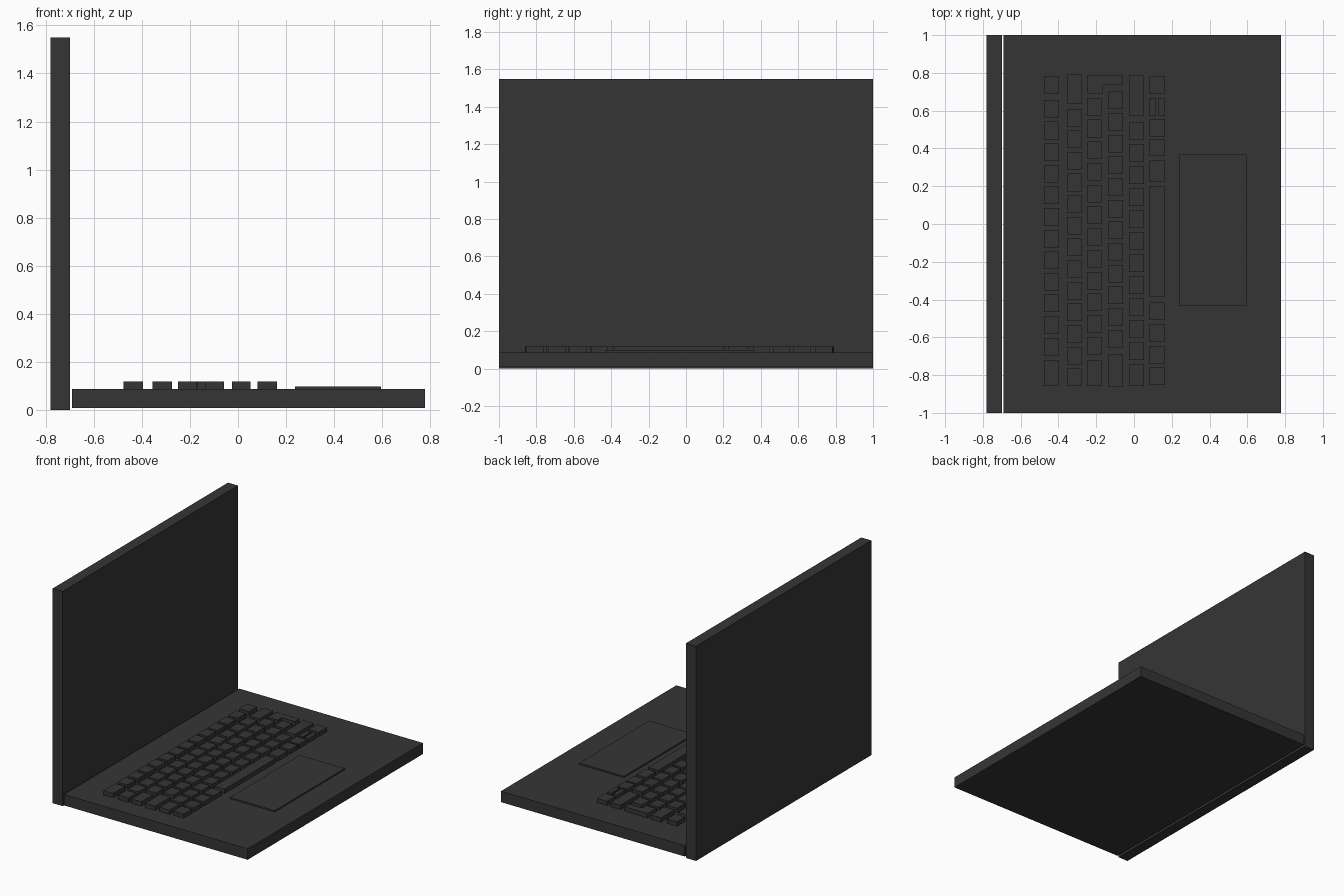
import bpy, bmesh

if "Cube" in bpy.data.objects:
    bpy.data.objects.remove(bpy.data.objects["Cube"])

# One dark grey colour for the whole laptop
grey = bpy.data.materials.new("dark_grey")
grey.diffuse_color = (0.036, 0.036, 0.036, 1)
grey.use_nodes = True
grey.node_tree.nodes["Principled BSDF"].inputs["Base Color"].default_value = grey.diffuse_color

BASE_TOP, KEY_TOP = 0.087, 0.118
KEY_FOOT = BASE_TOP - 0.002


def prism(name, outline, z0, z1):
    """Extrude a flat outline from z0 up to z1."""
    bm = bmesh.new()
    face = bm.faces.new([bm.verts.new((x, y, z0)) for x, y in outline])
    top = bmesh.ops.extrude_face_region(bm, geom=[face])["geom"]
    for v in top:
        if isinstance(v, bmesh.types.BMVert):
            v.co.z = z1
    bmesh.ops.recalc_face_normals(bm, faces=bm.faces)
    mesh = bpy.data.meshes.new(name)
    bm.to_mesh(mesh)
    bm.free()
    mesh.materials.append(grey)
    obj = bpy.data.objects.new(name, mesh)
    bpy.context.collection.objects.link(obj)
    return obj


def box(name, x0, x1, y0, y1, z0, z1):
    return prism(name, [(x0, y0), (x1, y0), (x1, y1), (x0, y1)], z0, z1)


# Screen lid, keyboard base and touchpad
box("screen_lid", -0.78, -0.70, -1, 1, 0, 1.55)
box("base", -0.69, 0.778, -1, 1, 0.008, BASE_TOP)
box("touchpad", 0.238, 0.596, -0.432, 0.367, KEY_FOOT, 0.097)


def key(row, x0, x1, y1, y0):
    box(f"key_{row}", x0, x1, y0, y1, KEY_FOOT, KEY_TOP)


# Key rows: name, x range, first regular key's +y edge, last one's, count, wide keys
KEY = 0.093
rows = [
    ("number_row", -0.476, -0.396, 0.656, -0.603, 12, [(0.783, 0.69), (-0.722, -0.857)]),
    ("upper_row", -0.356, -0.274, 0.61, -0.765, 13, [(0.792, 0.638)]),
    ("middle_row", -0.25, -0.171, 0.667, -0.598, 12, [(-0.722, -0.857)]),
    ("home_row", -0.138, -0.058, 0.702, -0.561, 12, [(-0.69, -0.862)]),
    ("lower_row", -0.026, 0.053, 0.537, -0.626, 11, [(0.786, 0.572), (-0.743, -0.857)]),
    ("bottom_row", 0.081, 0.163, -0.416, -0.76, 4,
     [(0.783, 0.69), (0.555, 0.464), (0.449, 0.36), (0.336, 0.226), (0.2, -0.384)]),
]
for row, x0, x1, first, last, count, wide in rows:
    for i in range(count):
        y = first + (last - first) * i / (count - 1)
        key(row, x0, x1, y, y - KEY)
    for y1, y0 in wide:
        key(row, x0, x1, y1, y0)

# Split half-height arrow keys
key("arrow_up", 0.083, 0.117, 0.667, 0.572)
key("arrow_down", 0.129, 0.163, 0.667, 0.572)

# L-shaped return key
prism("return_key", [(-0.246, 0.69), (-0.167, 0.69), (-0.167, 0.736),
                     (-0.06, 0.736), (-0.06, 0.788), (-0.246, 0.788)], KEY_FOOT, KEY_TOP)
